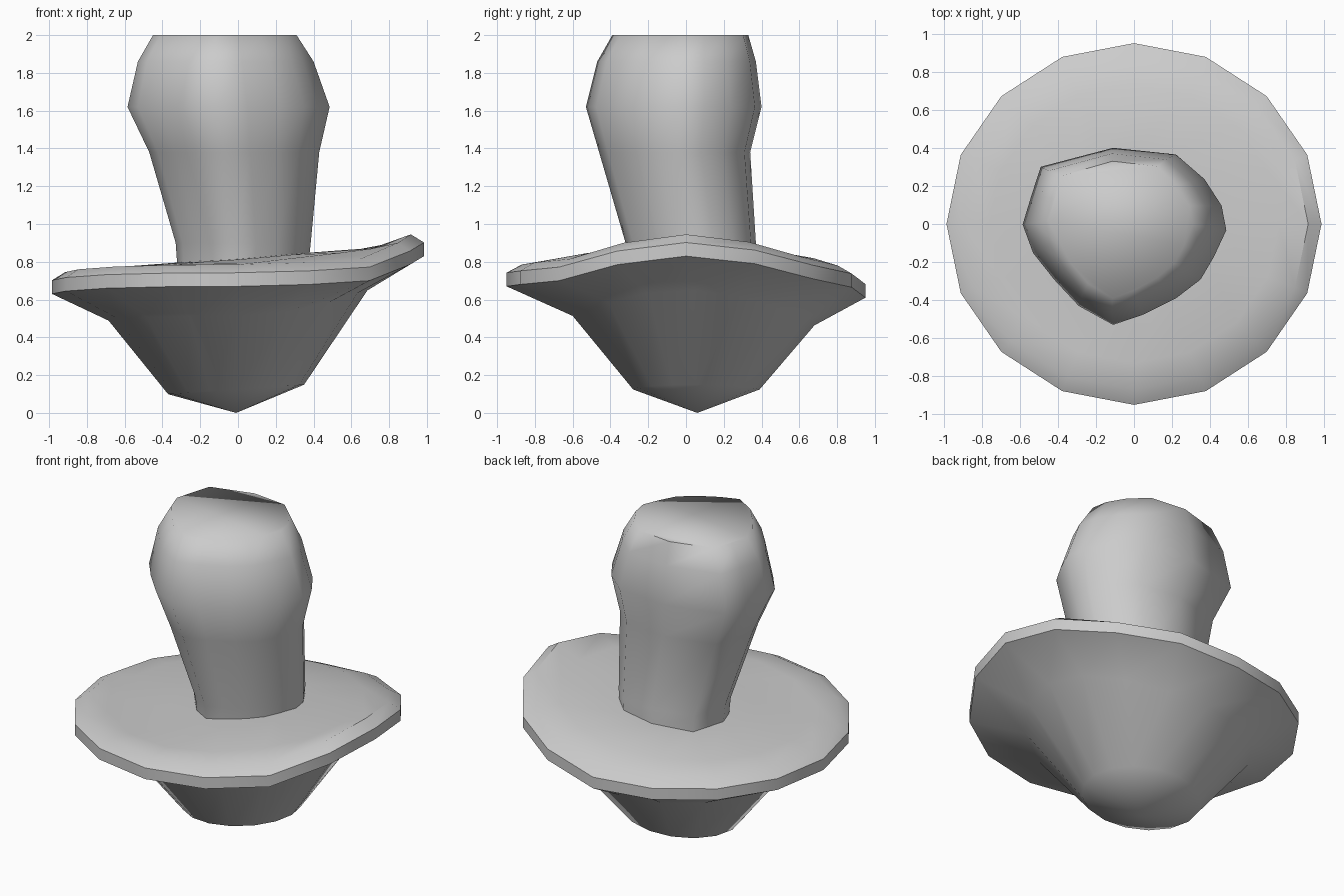
import bpy, bmesh, math

if "Cube" in bpy.data.objects:
    bpy.data.objects.remove(bpy.data.objects["Cube"])

N = 16
ANG = [2 * math.pi * i / N for i in range(N)]


def loft(name, rings, angle, start_tip=None, end_tip=None):
    """Skin a stack of 16-point rings; close each end with a tip or a flat cap."""
    bm = bmesh.new()
    loops = [[bm.verts.new(p) for p in ring] for ring in rings]
    for a, b in zip(loops, loops[1:]):
        for i in range(N):
            j = (i + 1) % N
            bm.faces.new((a[i], a[j], b[j], b[i]))
    for loop, tip in ((loops[0], start_tip), (loops[-1], end_tip)):
        if tip:
            t = bm.verts.new(tip)
            for i in range(N):
                bm.faces.new((loop[i], loop[(i + 1) % N], t))
        else:
            bm.faces.new(loop)
    bmesh.ops.recalc_face_normals(bm, faces=bm.faces[:])
    mesh = bpy.data.meshes.new(name)
    bm.to_mesh(mesh)
    bm.free()
    ob = bpy.data.objects.new(name, mesh)
    bpy.context.collection.objects.link(ob)
    bpy.ops.object.select_all(action='DESELECT')
    ob.select_set(True)
    bpy.context.view_layer.objects.active = ob
    bpy.ops.object.shade_smooth_by_angle(angle=math.radians(angle))
    return ob


def ellipse(rx, ry, cx, cy, height):
    """Ellipse ring whose height is a function of (index, x, y)."""
    pts = []
    for i, a in enumerate(ANG):
        x, y = cx + rx * math.cos(a), cy + ry * math.sin(a)
        pts.append((x, y, height(i, x, y)))
    return pts


# Cap: tapered underside with a warped, upturned brim
rim = [.83, .79, .71, .665, .61, .61, .615, .62,
       .63, .645, .66, .668, .67, .68, .70, .785]
top = lambda i, x, y: .82 + .075 * x - .05 * y * y
cap_rings = [
    ellipse(.36, .335, -.01, .055, lambda i, x, y: .125 + .07 * x),
    ellipse(.685, .64, 0, .04,
            lambda i, x, y: .49 + .08 * max(0, x / .685) ** 2 * 2 - .025 * y / .64),
    ellipse(.985, .95, 0, 0, lambda i, x, y: rim[i]),
    ellipse(.985, .95, 0, 0, lambda i, x, y: rim[i] + .072),
    ellipse(.915, .87, 0, 0, lambda i, x, y: rim[i] + .115),
    ellipse(.76, .73, 0, 0, top),
    ellipse(.40, .40, 0, 0, top),
]
loft("cap", cap_rings, 40, start_tip=(-.01, .06, 0), end_tip=(0, 0, .82))

# Stem: one lumpy cross-section fitted to the bounds of each level
section = [(.485, -.03), (.46, .10), (.37, .24), (.22, .37), (-.11, .405),
           (-.49, .305), (-.54, .15), (-.585, 0), (-.53, -.15), (-.42, -.29),
           (-.29, -.43), (-.11, -.53), (.05, -.475), (.22, -.39),
           (.35, -.29), (.42, -.17)]
levels = [  # z, x min, x max, y min, y max
    (.76, -.32, .37, -.30, .37),
    (.90, -.33, .385, -.32, .37),
    (1.38, -.47, .43, -.46, .34),
    (1.62, -.585, .485, -.53, .40),
    (1.86, -.53, .40, -.47, .37),
    (2.0, -.45, .31, -.39, .33),
]
stem_rings = []
for z, x0, x1, y0, y1 in levels:
    stem_rings.append([(x0 + (x + .585) / 1.07 * (x1 - x0),
                        y0 + (y + .53) / .935 * (y1 - y0), z)
                       for x, y in section])
loft("stem", stem_rings, 70)
